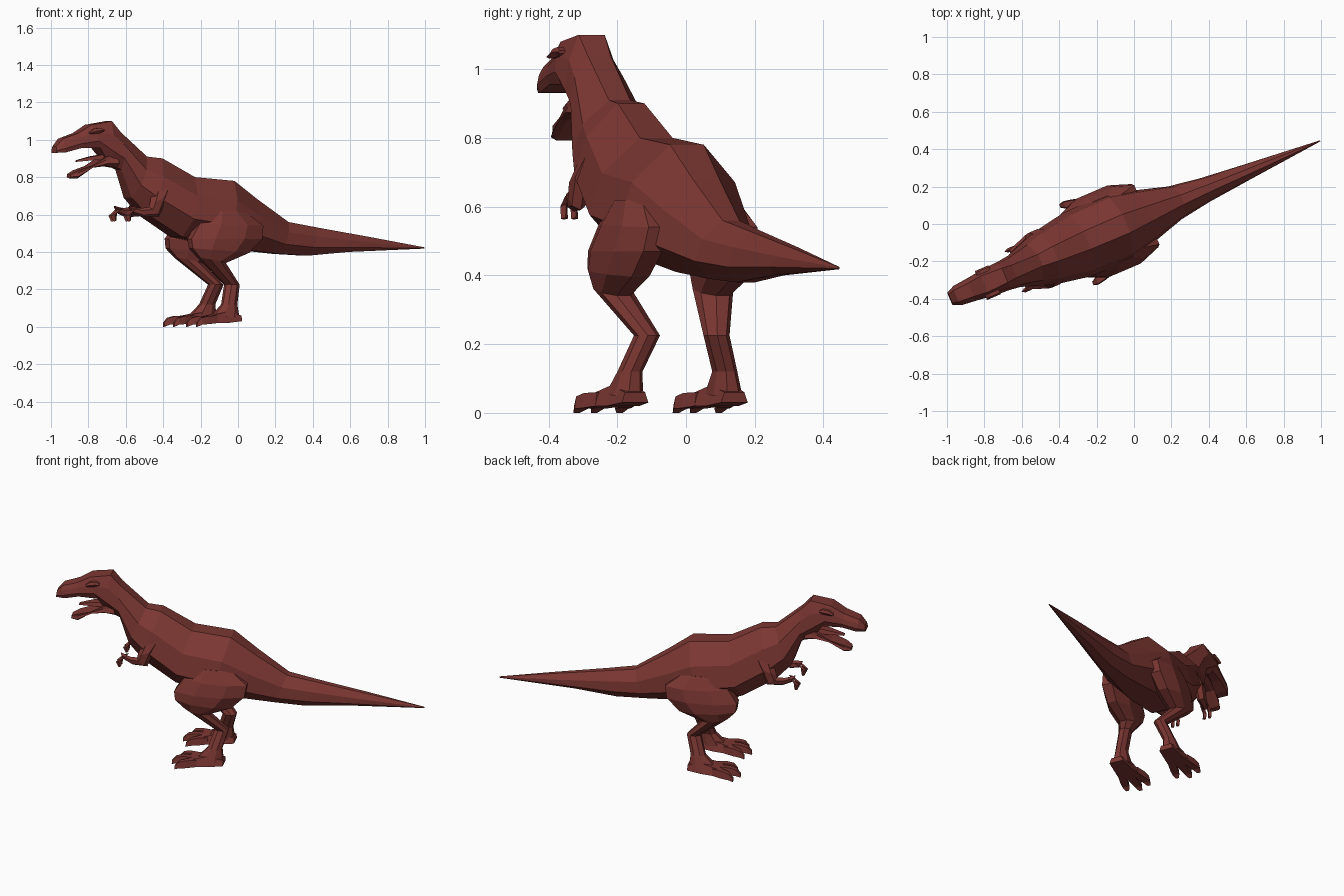
import bpy, bmesh, math
from mathutils import Vector, Matrix

if "Cube" in bpy.data.objects:
    bpy.data.objects.remove(bpy.data.objects["Cube"])

TURN = math.radians(23.1)
C = math.cos(TURN)
PLACE = Matrix.Translation((0, 0.02, 0)) @ Matrix.Rotation(TURN, 4, 'Z')

mat = bpy.data.materials.new("red_brown_hide")
mat.diffuse_color = (0.2, 0.038, 0.032, 1)
mat.use_nodes = True
mat.node_tree.nodes["Principled BSDF"].inputs["Base Color"].default_value = mat.diffuse_color


def loft(name, rings):
    """Skin a row of equal-sized rings and cap both ends."""
    bm = bmesh.new()
    rows = [[bm.verts.new(p) for p in r] for r in rings]
    n = len(rows[0])
    for a, b in zip(rows, rows[1:]):
        for i in range(n):
            j = (i + 1) % n
            bm.faces.new((a[i], a[j], b[j], b[i]))
    bm.faces.new(rows[0])
    bm.faces.new(rows[-1][::-1])
    bmesh.ops.recalc_face_normals(bm, faces=bm.faces)
    bm.transform(PLACE)
    me = bpy.data.meshes.new(name)
    bm.to_mesh(me)
    bm.free()
    me.materials.append(mat)
    ob = bpy.data.objects.new(name, me)
    bpy.context.collection.objects.link(ob)
    return ob


def oval(c, a, b, n=6, phase=0.0):
    """Ring round c spanned by half axes a and b."""
    c, a, b = Vector(c), Vector(a), Vector(b)
    return [c + a * math.cos(phase + 2 * math.pi * i / n)
            + b * math.sin(phase + 2 * math.pi * i / n) for i in range(n)]


def box(u, v, z0, z1, hw):
    """Upright rectangle across the body axis."""
    return [Vector(p) for p in ((u, v - hw, z0), (u, v + hw, z0),
                                (u, v + hw * .75, z1), (u, v - hw * .75, z1))]


def section(xt, zt, xb, zb, w, top=.28, bot=.45):
    """Eight-sided slanted body section from its top and bottom points."""
    t, b = Vector((xt / C, 0, zt)), Vector((xb / C, 0, zb))
    half = [(1, top), (.68, .86), (.3, 1), (0, bot)]
    pts = [b.lerp(t, s) + Vector((0, w * k, 0)) for s, k in half]
    return pts + [Vector((p.x, -p.y, p.z)) for p in reversed(pts)]


# body, neck and upper head in one skin from tail tip to snout
loft("body_and_head", [section(*r) for r in (
    (.995, .425, .995, .418, .003),
    (.70, .48, .58, .40, .042),
    (.42, .53, .36, .38, .068),
    (.26, .56, .20, .39, .095),
    (.09, .68, .03, .41, .15),
    (-.04, .78, -.12, .44, .19),
    (-.25, .80, -.33, .48, .185),
    (-.42, .90, -.51, .60, .15),
    (-.50, .91, -.59, .69, .12),
    (-.64, 1.04, -.64, .84, .09, .4),
    (-.69, 1.10, -.70, .87, .082, .5),
    (-.80, 1.08, -.76, .955, .078, .6, .8),
    (-.87, 1.035, -.86, .955, .065, .6, .85),
    (-.95, 1.005, -.94, .932, .056, .6, .85),
    (-.982, .965, -.985, .93, .036, .7, .9))])

# lower jaw
loft("lower_jaw", [section(*r) for r in (
    (-.67, .93, -.66, .85, .075, .8, .5),
    (-.73, .905, -.72, .86, .068, .85, .6),
    (-.80, .86, -.79, .85, .056, .9, .6),
    (-.87, .835, -.87, .792, .045, .9, .6),
    (-.905, .815, -.905, .795, .028, .9, .6))])

# tongue
loft("tongue", [box(u / C, 0, z0, z1, w) for u, z0, z1, w in (
    (-.68, .895, .93, .04), (-.79, .89, .91, .032), (-.865, .882, .89, .012))])

for s, side in ((-1, "left"), (1, "right")):
    # brow ridge over the eye
    loft(side + "_brow", [
        oval((u, s * .066, z), (0, .018, 0), (0, 0, r), 6)
        for u, z, r in ((-.89, 1.035, .005), (-.865, 1.045, .016),
                        (-.83, 1.05, .016), (-.81, 1.05, .005))])

    # thigh, shin and ankle: front u, back u, v, half width, front z, back z
    loft(side + "_leg", [
        oval(((f + k) / 2, s * v, (zf + zb) / 2),
             ((f - k) / 2, 0, (zf - zb) / 2), (0, hw, 0), 8, math.pi / 8)
        for f, k, v, hw, zf, zb in (
            (-.23, -.02, .13, .05, .62, .62),
            (-.31, .09, .145, .07, .55, .54),
            (-.365, .08, .153, .08, .47, .47),
            (-.355, .0, .16, .072, .42, .395),
            (-.30, -.14, .157, .055, .37, .34),
            (-.125, -.04, .11, .037, .225, .225),
            (-.16, -.07, .15, .035, .12, .12),
            (-.22, -.06, .157, .05, .06, .045))])

    # foot
    loft(side + "_foot", [box(u, s * .157, z0, z1, hw) for u, z0, z1, hw in (
        (-.06, .03, .06, .042), (-.15, .02, .08, .052), (-.26, .02, .055, .07))])

    # three toes with down-turned claws
    for i, d in enumerate((-1, 0, 1)):
        reach = -.03 if d == 0 else 0
        loft(f"{side}_toe_{i + 1}", [
            box(u + reach * k, s * .157 + d * spread, z0, z1, hw)
            for u, k, spread, z0, z1, hw in (
                (-.21, 0, .04, .02, .06, .022),
                (-.27, 1, .055, .014, .058, .023),
                (-.31, 1, .064, .012, .048, .021),
                (-.335, 1, .068, 0, .022, .01))])

    # small arm from shoulder to elbow to wrist
    loft(side + "_arm", [
        oval((u, s * v, z), (a, 0, b), (0, hw, 0), 6)
        for u, v, z, a, b, hw in (
            (-.49, .115, .74, .06, .02, .03),
            (-.52, .135, .68, .05, .02, .028),
            (-.545, .135, .615, .03, -.025, .025),
            (-.61, .12, .61, .008, -.024, .02),
            (-.665, .10, .625, .012, -.022, .018))])

    # two curved fingers
    for i, d in enumerate((-.016, .016)):
        loft(f"{side}_finger_{i + 1}", [
            oval((u, s * .10 + d, z), (a, 0, a * .4), (0, .011, 0), 4)
            for u, z, a in ((-.65, .63, .02), (-.685, .60, .018),
                            (-.68, .565, .008))])
